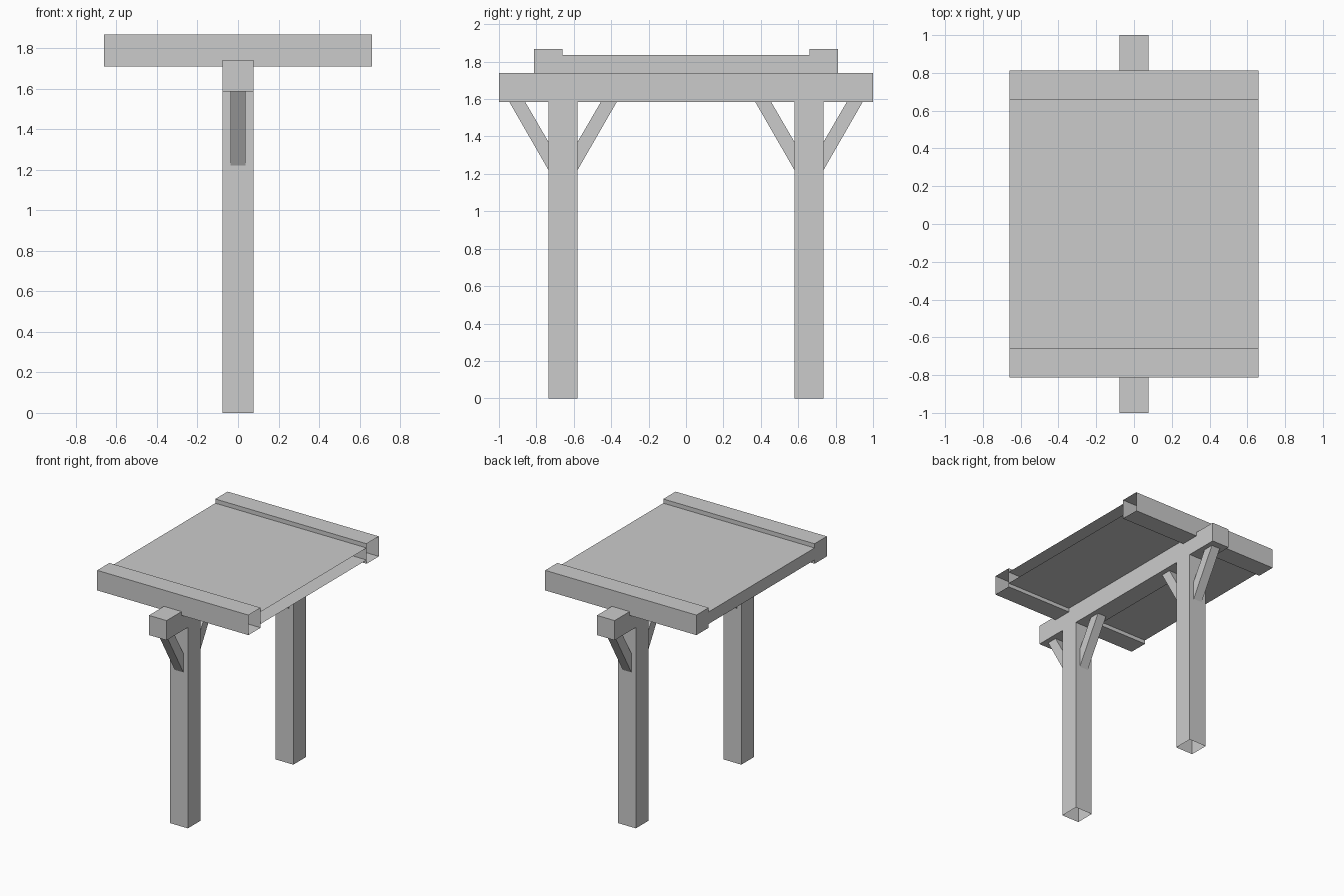
import bpy
import bmesh
from mathutils import Vector

old = bpy.data.objects.get("Cube")
if old:
    bpy.data.objects.remove(old, do_unlink=True)

grey = bpy.data.materials.new("plain grey")
grey.use_nodes = True
colour = (0.6, 0.6, 0.6, 1)
grey.diffuse_color = colour
grey.node_tree.nodes["Principled BSDF"].inputs["Base Color"].default_value = colour


def finish(name, bm):
    mesh = bpy.data.meshes.new(name)
    bm.to_mesh(mesh)
    bm.free()
    mesh.materials.append(grey)
    bpy.context.collection.objects.link(bpy.data.objects.new(name, mesh))


def box(name, low, high, open_sides=()):
    """Box between two corners, with the faces pointing along open_sides left out."""
    low, high = Vector(low), Vector(high)
    bm = bmesh.new()
    bmesh.ops.create_cube(bm, size=1)
    bm.normal_update()
    gone = [f for f in bm.faces
            if any(f.normal.dot(Vector(d)) > 0.9 for d in open_sides)]
    bmesh.ops.delete(bm, geom=gone, context='FACES')
    bmesh.ops.scale(bm, vec=high - low, verts=bm.verts)
    bmesh.ops.translate(bm, vec=(low + high) / 2, verts=bm.verts)
    finish(name, bm)


def brace(name, post_face, out):
    """Slanted strut from a post face up to the beam, leaning along out."""
    profile = [(0, 1.22), (0.21, beam_low), (0.125, beam_low), (0, 1.37)]
    bm = bmesh.new()
    face = bm.faces.new([bm.verts.new((-0.038, post_face + out * d, z))
                         for d, z in profile])
    made = bmesh.ops.extrude_face_region(bm, geom=[face])["geom"]
    moved = [v for v in made if isinstance(v, bmesh.types.BMVert)]
    bmesh.ops.translate(bm, vec=(0.076, 0, 0), verts=moved)
    bmesh.ops.recalc_face_normals(bm, faces=bm.faces)
    finish(name, bm)


half = 0.077
beam_low, beam_top = 1.585, 1.74
roof_x = 0.66
left, up, down = (1, 0, 0), (0, 0, 1), (0, 0, -1)

# Long beam over the posts
box("beam", (-half, -1, beam_low), (half, 1, beam_top))

# Flat roof, hollow and open at one end
box("roof_panel", (-roof_x, -0.66, beam_top), (roof_x, 0.66, 1.835), [left])

for side, label in ((-1, "front"), (1, "back")):
    # Hollow rail along the roof edge
    y0, y1 = sorted((side * 0.66, side * 0.813))
    box(label + "_rail", (-roof_x, y0, 1.71), (roof_x, y1, 1.868), [left])
    # Hollow post, open at its foot
    y0, y1 = sorted((side * 0.58, side * 0.735))
    box(label + "_post", (-half, y0, 0), (half, y1, beam_low), [up, down])
    # Struts on both faces of the post
    brace(label + "_outer_brace", side * 0.735, side)
    brace(label + "_inner_brace", side * 0.58, -side)
